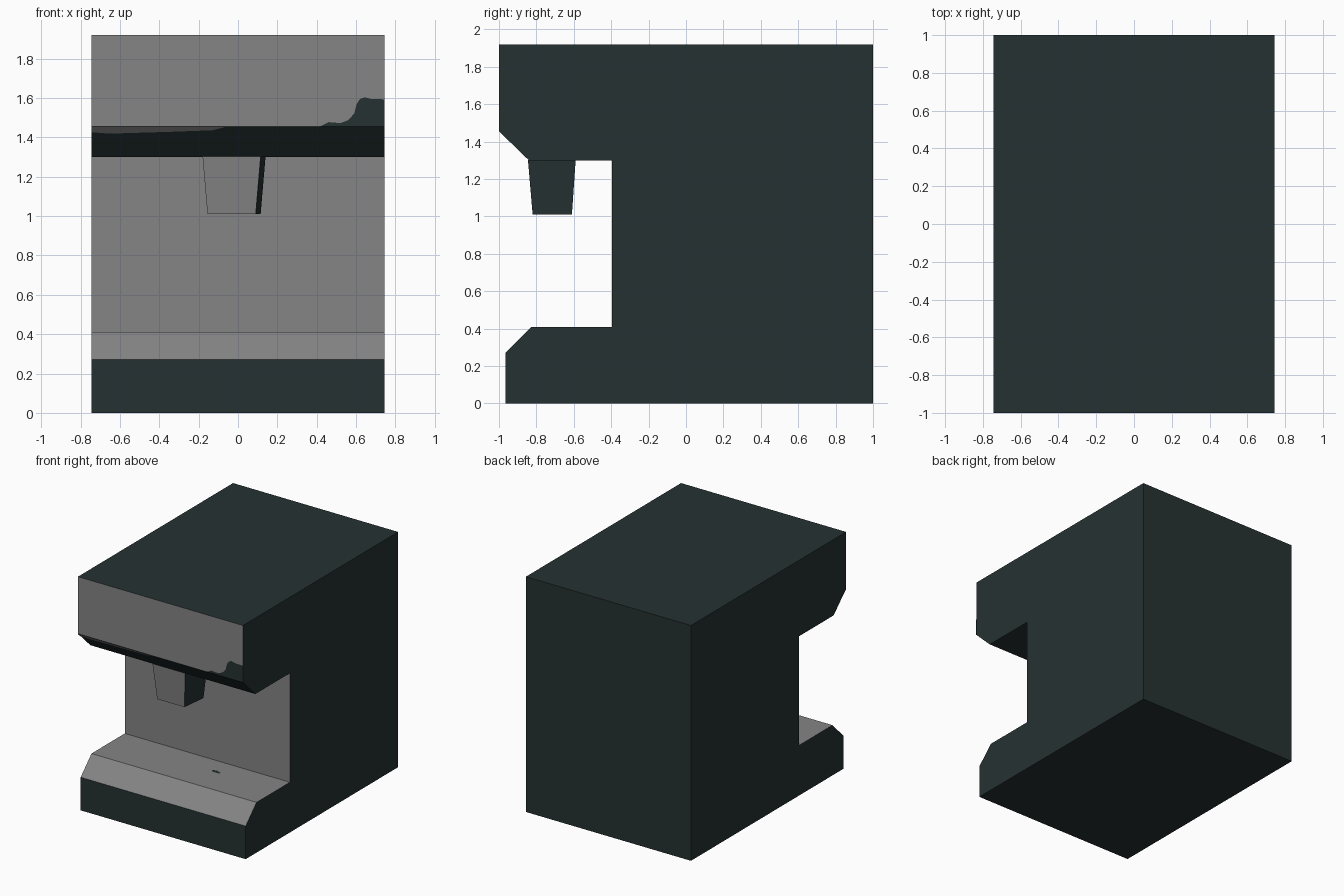
import bpy, bmesh
from mathutils import Vector

if "Cube" in bpy.data.objects:
    bpy.data.objects.remove(bpy.data.objects["Cube"])


def material(name, rgb):
    m = bpy.data.materials.new(name)
    m.diffuse_color = (*rgb, 1)
    m.use_nodes = True
    m.node_tree.nodes["Principled BSDF"].inputs["Base Color"].default_value = m.diffuse_color
    return m


DARK = material("dark teal casing", (0.019, 0.031, 0.031))
GREY = material("mid grey panel", (0.232, 0.232, 0.236))


def make(name, bm, mats, rule=None):
    """Turn a bmesh into an object, colouring faces by a rule."""
    bm.normal_update()
    for f in bm.faces:
        f.material_index = rule(f) if rule else 0
    me = bpy.data.meshes.new(name)
    bm.to_mesh(me)
    bm.free()
    for m in mats:
        me.materials.append(m)
    ob = bpy.data.objects.new(name, me)
    bpy.context.collection.objects.link(ob)
    return ob


def plate(name, points, mat):
    """Flat painted detail from 3D points, counter-clockwise from outside."""
    bm = bmesh.new()
    bm.faces.new([bm.verts.new(p) for p in points])
    return make(name, bm, [mat])


# Machine casing: side profile (y, z) extruded across the width
W = 0.745
profile = [(-1, 1.92), (-1, 1.455), (-0.84, 1.30), (-0.395, 1.30),
           (-0.395, 0.41), (-0.825, 0.41), (-0.965, 0.27), (-0.965, 0),
           (1, 0), (1, 1.92)]
bm = bmesh.new()
side = bm.faces.new([bm.verts.new((-W, y, z)) for y, z in profile])
ext = bmesh.ops.extrude_face_region(bm, geom=[side])
bmesh.ops.translate(bm, vec=(2 * W, 0, 0),
                    verts=[g for g in ext["geom"] if isinstance(g, bmesh.types.BMVert)])
bmesh.ops.recalc_face_normals(bm, faces=bm.faces)


def casing_rule(f):
    # grey on the upper front, recess wall, tray top and tray bevel
    c, n = f.calc_center_median(), f.normal
    front = n.y < -0.5 and n.z > -0.1 and c.z > 0.3
    tray = n.z > 0.5 and c.z < 1
    return 1 if front or tray else 0


make("casing", bm, [DARK, GREY], casing_rule)

# Tapered spout under the head, grey front face
bm = bmesh.new()
top = [(-0.18, -0.845), (0.115, -0.845), (0.14, -0.59), (-0.18, -0.59)]
low = [(-0.155, -0.82), (0.09, -0.82), (0.115, -0.61), (-0.155, -0.61)]
t = [bm.verts.new((x, y, 1.302)) for x, y in top]
b = [bm.verts.new((x, y, 1.01)) for x, y in low]
bm.faces.new(t)
bm.faces.new(b[::-1])
for i in range(4):
    j = (i + 1) % 4
    bm.faces.new((b[i], b[j], t[j], t[i]))
make("spout", bm, [DARK, GREY], lambda f: 1 if f.normal.y < -0.9 else 0)

# Dark wavy patch at the lower right of the head front
wave = [(0.42, 1.456), (W, 1.456), (W, 1.593), (0.68, 1.594), (0.645, 1.603),
        (0.62, 1.595), (0.603, 1.57), (0.59, 1.52), (0.56, 1.487),
        (0.52, 1.472), (0.46, 1.477)]
plate("head_dark_patch", [(x, -1.002, z) for x, z in wave], DARK)

# Thin grey sliver along the top of the head's lower bevel
sliver = [(-W, 1.454), (-W, 1.427), (-0.65, 1.42), (-0.35, 1.429),
          (-0.13, 1.437), (-0.07, 1.452), (-0.07, 1.454)]
plate("bevel_grey_sliver",
      [(x, -1 + (1.455 - z) * 0.16 / 0.155 - 0.0015, z - 0.0015) for x, z in sliver], GREY)

# Small dark mark on the tray
mark = [(0.15, -0.55), (0.17, -0.575), (0.225, -0.575), (0.24, -0.56), (0.19, -0.54)]
plate("tray_mark", [(x, y, 0.412) for x, y in mark], DARK)
